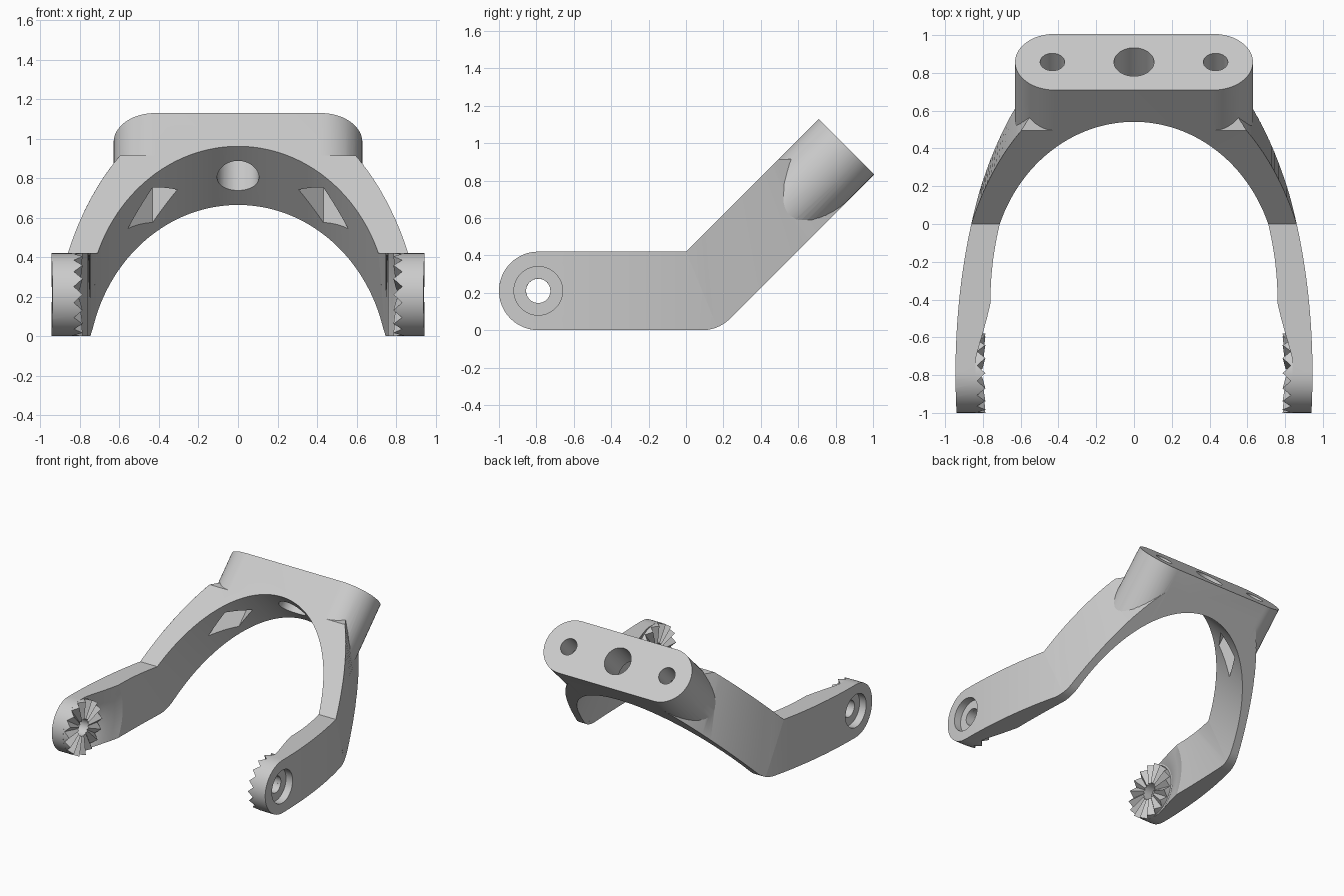
import bpy, bmesh
from math import sin, cos, pi, sqrt, radians
from mathutils import Matrix

cube = bpy.data.objects.get("Cube")
if cube:
    bpy.data.objects.remove(cube)

T = 0.42            # plate thickness
R = T / 2           # radius of all rounded ends
BEND = 0.087        # distance of the bend fillet centre from the bend
PIVOT = -0.79       # pivot position along the arm
LEAN = 0.828        # lean that carries a wall across the bend

grey = bpy.data.materials.new("light grey")
grey.use_nodes = True
grey.diffuse_color = (0.6, 0.6, 0.6, 1)
grey.node_tree.nodes["Principled BSDF"].inputs["Base Color"].default_value = (0.6, 0.6, 0.6, 1)


def make_object(name, bm):
    bmesh.ops.recalc_face_normals(bm, faces=bm.faces)
    mesh = bpy.data.meshes.new(name)
    bm.to_mesh(mesh)
    bm.free()
    mesh.materials.append(grey)
    obj = bpy.data.objects.new(name, mesh)
    bpy.context.collection.objects.link(obj)
    return obj


def prism(name, points, axis, lo, hi):
    """Extrude a 2D outline along an axis; z outlines carry a lean per point."""
    place = {"x": lambda p, d: (d, p[0], p[1]),
             "y": lambda p, d: (p[0], d, p[1]),
             "z": lambda p, d: (p[0], p[1] + p[2] * d, d)}[axis]
    bm = bmesh.new()
    a, b = [[bm.verts.new(place(p, d)) for p in points] for d in (lo, hi)]
    bm.faces.new(a)
    bm.faces.new(b)
    for i in range(len(points)):
        bm.faces.new((a[i - 1], a[i], b[i], b[i - 1]))
    return make_object(name, bm)


def lathe(name, profile, n=48):
    """Spin an (x, radius) profile about the pivot axis, capped at both ends."""
    bm = bmesh.new()
    rings = [[bm.verts.new((x, PIVOT + r * cos(2 * pi * i / n), -R + r * sin(2 * pi * i / n)))
              for i in range(n)] for x, r in profile]
    for a, b in zip(rings, rings[1:]):
        for i in range(n):
            bm.faces.new((a[i - 1], a[i], b[i], b[i - 1]))
    bm.faces.new(rings[0])
    bm.faces.new(rings[-1])
    return make_object(name, bm)


def arc(cx, cy, r, start, end, n=24):
    return [(cx + r * cos(radians(start + (end - start) * i / n)),
             cy + r * sin(radians(start + (end - start) * i / n))) for i in range(n + 1)]


def select(obj):
    bpy.ops.object.select_all(action="DESELECT")
    bpy.context.view_layer.objects.active = obj
    obj.select_set(True)


def boolean(obj, cutter, op="DIFFERENCE"):
    select(obj)
    mod = obj.modifiers.new("cut", "BOOLEAN")
    mod.operation, mod.object, mod.solver = op, cutter, "EXACT"
    bpy.ops.object.modifier_apply(modifier=mod.name)
    bpy.data.objects.remove(cutter)


def finish(obj, matrix, mirror=False):
    obj.data.transform(matrix)
    select(obj)
    if mirror:
        mod = obj.modifiers.new("mirror", "MIRROR")
        mod.use_mirror_merge = False
        bpy.ops.object.modifier_apply(modifier=mod.name)
    bpy.ops.object.shade_smooth_by_angle(angle=radians(25))


# Plan curves shared by the arms and the yoke
def outer(y):
    return 0.945 * sqrt(1 - ((y - PIVOT) / 1.92) ** 2)


def inner(y):
    return 0.76 * sqrt(max(0, 1 - (max(y + 0.42, 0) / 1.185) ** 2))


def steps(a, b, n=32):
    return [a + (b - a) * i / n for i in range(n + 1)]


def ramp(t):
    return min(max(t, 0), 1)


# Arm: curved plan whose inner wall leans toward the bend, clipped to a side outline
plan = [(outer(y), y, 0) for y in steps(-1.05, 0.4)]
plan += [(inner(y), y, -LEAN * ramp((y + 0.42) / 0.246)) for y in steps(0.15, -1.05, 48)]
arms = prism("fork_arms", plan, "z", -0.5, 0.1)
side = arc(PIVOT, -R, R, 90, 270) + arc(BEND, -R, R, -90, -67.5, 8) + [(0, 0)]
boolean(arms, prism("arm_side", side, "x", 0.3, 1.2), "INTERSECT")

# Clearance around the toothed disc, then the counterbored bolt hole
boolean(arms, lathe("clearance", [(0.84, 0.22), (0.82, 0.255), (0.80, 0.30), (0.78, 0.355),
                                  (0.76, 0.425), (0.72, 0.50), (0.60, 0.50)]))
boolean(arms, lathe("bolt_hole", [(1.1, 0.13), (0.885, 0.13), (0.885, 0.065), (0.5, 0.065)]))
to_world = Matrix.Translation((0, 0, T))
finish(arms, to_world, mirror=True)

# Toothed locking disc with radial ridges
TEETH = 16
bm = bmesh.new()


def disc_ring(r, tip, root):
    ring = []
    for i in range(2 * TEETH):
        a = pi * i / TEETH
        ring.append(bm.verts.new((root if i % 2 else tip, PIVOT + r * cos(a), -R + r * sin(a))))
    return ring


rings = [disc_ring(0.065, 0.802, 0.816), disc_ring(R, 0.787, 0.831),
         disc_ring(R, 0.86, 0.86), disc_ring(0.065, 0.86, 0.86)]
for k in range(4):
    a, b = rings[k - 1], rings[k]
    for i in range(2 * TEETH):
        bm.faces.new((a[i - 1], a[i], b[i], b[i - 1]))
discs = make_object("toothed_discs", bm)
finish(discs, to_world, mirror=True)

# Yoke: sloping arch built flat and tilted later; its outer wall stays near upright
edge = [(outer(s), s, LEAN * (1 - 0.92 * ramp(s - 0.174))) for s in steps(-0.1, 0.96)]
plan = edge + [(-x, s, lean) for x, s, lean in reversed(edge)]
yoke = prism("yoke", plan, "z", -0.6, 0.1)

# Side outline: mitred bend in front, level shoulder behind
side = [(0, 0), (0.70, 0), (0.70 + T, -T)] + arc(-BEND, -R, R, -90, -112.5, 8)
boolean(yoke, prism("yoke_side", side, "x", -1.2, 1.2), "INTERSECT")

# Crown block with a stadium section
stadium = arc(0.42, -R, R, -90, 90) + arc(-0.42, -R, R, 90, 270)
boolean(yoke, prism("crown", stadium, "y", 0.4, 1.003), "UNION")

# Arch opening
arch = [(inner(s), s, 0) for s in steps(-0.4, 0.6)]
arch += [(0.76 * cos(a), 1.185 * sin(a) - 0.42, 0) for a in steps(1.05, pi / 2, 16)]
arch += [(-x, s, 0) for x, s, _ in reversed(arch[:-1])]
boolean(yoke, prism("arch", arch, "z", -0.8, 0.3))

# Central hole, bolt holes and diamond nut pockets
boolean(yoke, prism("centre_hole", arc(0, -R, 0.106, 0, 352.5, 47), "y", 0.3, 1.2))
for x in (-0.432, 0.432):
    boolean(yoke, prism("nut_pocket", arc(x, -R, 0.125, 0, 270, 3), "y", 0.1, 0.82))
    boolean(yoke, prism("crown_bolt_hole", arc(x, -R, 0.065, 0, 348.75, 31), "y", 0.6, 1.2))
finish(yoke, to_world @ Matrix.Rotation(radians(45), 4, "X"))
